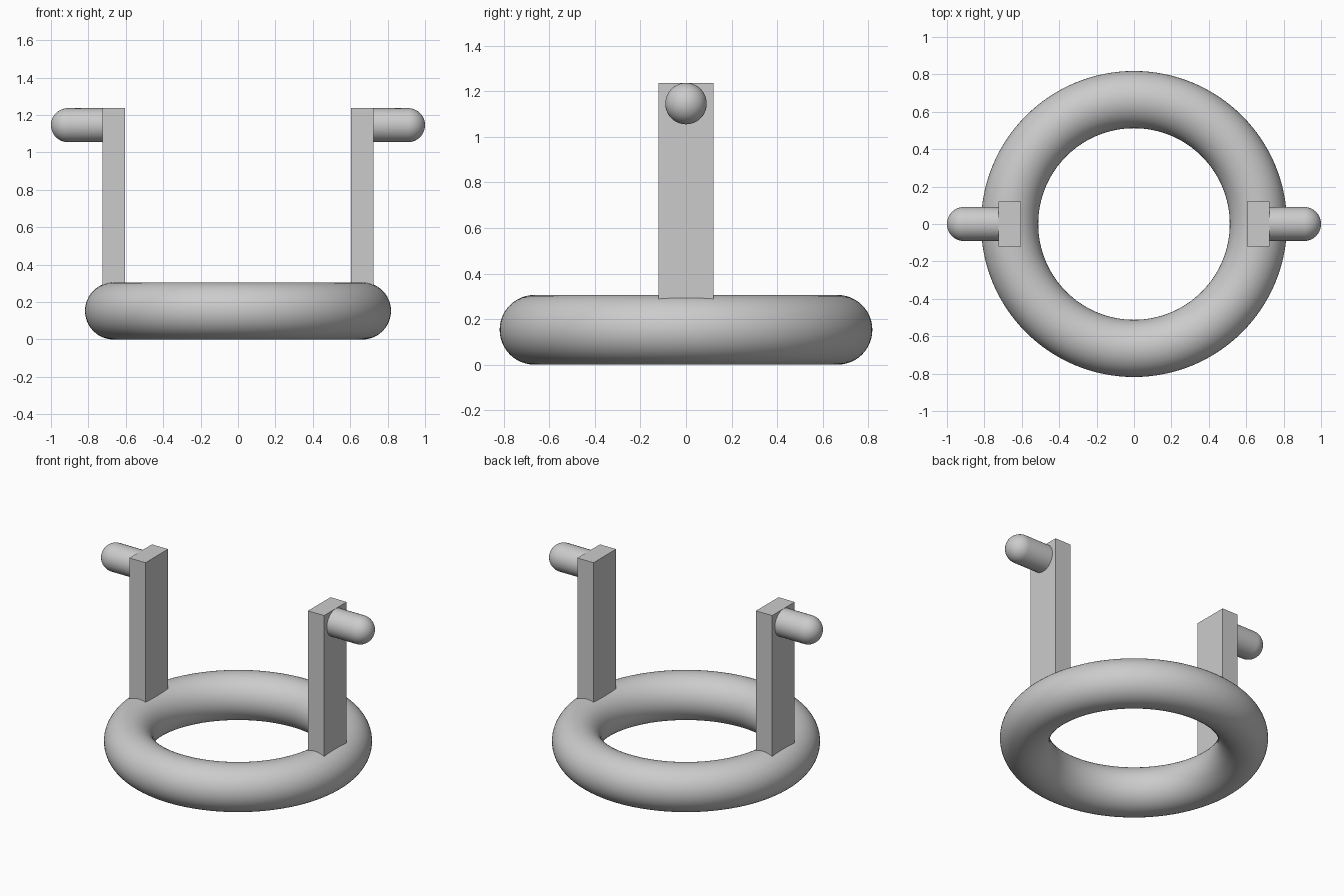
import bpy, math

cube = bpy.data.objects.get("Cube")
if cube:
    bpy.data.objects.remove(cube, do_unlink=True)

RING_R, TUBE_R = 0.665, 0.153
POST_X, POST_W, POST_D, POST_TOP = 0.665, 0.12, 0.24, 1.237
PEG_R, PEG_TIP = 0.091, 1.0
PEG_Z = POST_TOP - PEG_R

grey = bpy.data.materials.new("plain grey")
grey.use_nodes = True
grey.diffuse_color = (0.6, 0.6, 0.6, 1)
grey.node_tree.nodes["Principled BSDF"].inputs["Base Color"].default_value = (0.6, 0.6, 0.6, 1)


def finish(name, smooth=True):
    obj = bpy.context.object
    obj.name = name
    obj.data.materials.append(grey)
    bpy.ops.object.transform_apply(location=False, rotation=True, scale=True)
    if smooth:
        bpy.ops.object.shade_smooth_by_angle(angle=math.radians(40))
    return obj


# Ring base
bpy.ops.mesh.primitive_torus_add(major_radius=RING_R, minor_radius=TUBE_R,
                                 major_segments=128, minor_segments=48,
                                 location=(0, 0, TUBE_R))
finish("ring_base")


def peg(name, side):
    """Round peg with a domed outer end: a sphere whose inner half is stretched into the post."""
    bpy.ops.mesh.primitive_uv_sphere_add(segments=48, ring_count=24, radius=PEG_R,
                                         rotation=(0, side * math.pi / 2, 0),
                                         location=(side * (PEG_TIP - PEG_R), 0, PEG_Z))
    obj = finish(name, smooth=False)
    root = POST_X - (PEG_TIP - PEG_R)
    for v in obj.data.vertices:
        if v.co.x * side < -0.001:
            v.co.x = side * root
    # Flatten the inner half into an end cap inside the post
    bpy.ops.object.shade_smooth_by_angle(angle=math.radians(40))
    return obj


# Upright posts, sunk into the ring, each with a peg pointing outwards
for side, label in ((1, "left"), (-1, "right")):
    bottom = TUBE_R
    bpy.ops.mesh.primitive_cube_add(size=1, location=(side * POST_X, 0, (bottom + POST_TOP) / 2))
    bpy.context.object.scale = (POST_W, POST_D, POST_TOP - bottom)
    finish(label + "_post", smooth=False)
    peg(label + "_peg", side)
